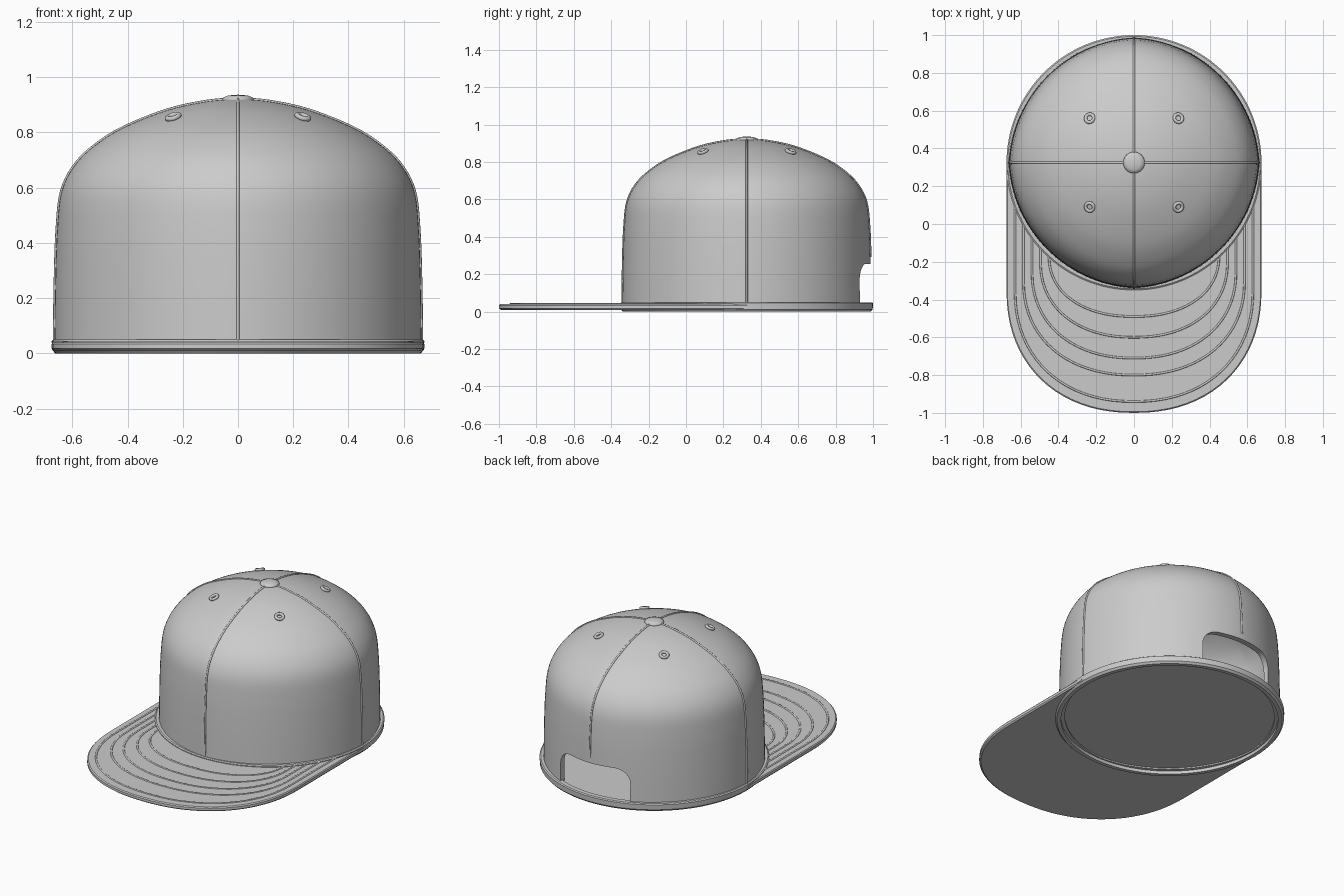
import bpy, bmesh, math
from mathutils import Vector

if "Cube" in bpy.data.objects:
    bpy.data.objects.remove(bpy.data.objects["Cube"])

CY = 0.325          # crown centre in y
SEG = 128


def finish(obj, angle=35):
    """Bake modifiers or curve bevels into a mesh and shade it."""
    dg = bpy.context.evaluated_depsgraph_get()
    mesh = bpy.data.meshes.new_from_object(obj.evaluated_get(dg))
    name, mat = obj.name, obj.matrix_world.copy()
    bpy.data.objects.remove(obj)
    new = bpy.data.objects.new(name, mesh)
    new.matrix_world = mat
    bpy.context.collection.objects.link(new)
    bpy.ops.object.select_all(action='DESELECT')
    new.select_set(True)
    bpy.context.view_layer.objects.active = new
    bpy.ops.object.shade_smooth_by_angle(angle=math.radians(angle))
    return new


def mesh_obj(name, verts, faces):
    mesh = bpy.data.meshes.new(name)
    mesh.from_pydata(verts, [], faces)
    bm = bmesh.new()
    bm.from_mesh(mesh)
    bmesh.ops.remove_doubles(bm, verts=bm.verts, dist=1e-5)
    bmesh.ops.recalc_face_normals(bm, faces=bm.faces)
    bm.to_mesh(mesh)
    bm.free()
    obj = bpy.data.objects.new(name, mesh)
    bpy.context.collection.objects.link(obj)
    return obj


def lathe(name, profile, shape=lambda a: 1.0, closed=False):
    n = len(profile)
    verts, faces = [], []
    for i in range(SEG):
        a = 2 * math.pi * i / SEG
        k = shape(a)
        verts += [(r * k * math.cos(a), CY + r * k * math.sin(a), z) for r, z in profile]
    for i in range(SEG):
        p, q = i * n, (i + 1) % SEG * n
        for j in range(n if closed else n - 1):
            m = (j + 1) % n
            ring = [p + j, q + j, q + m, p + m]
            if profile[m][0] == 0:
                ring = [p + j, q + j, p + m]
            faces.append(ring)
    return mesh_obj(name, verts, faces)


def tube(name, pts, radius):
    cu = bpy.data.curves.new(name, 'CURVE')
    cu.dimensions = '3D'
    cu.bevel_depth = radius
    cu.bevel_resolution = 2
    sp = cu.splines.new('POLY')
    sp.points.add(len(pts) - 1)
    for p, co in zip(sp.points, pts):
        p.co = (*co, 1)
    obj = bpy.data.objects.new(name, cu)
    bpy.context.collection.objects.link(obj)
    return finish(obj, 60)


def smooth(pts, steps=5):
    """Catmull-Rom resampling of a profile."""
    P = [Vector(p) for p in pts]
    P = [2 * P[0] - P[1]] + P + [Vector((-P[-2].x, P[-2].y))]
    out = []
    for i in range(1, len(P) - 2):
        a, b, c, d = P[i - 1:i + 3]
        for s in range(steps):
            t = s / steps
            v = 0.5 * (2 * b + (c - a) * t + (2 * a - 5 * b + 4 * c - d) * t * t
                       + (3 * b - a - 3 * c + d) * t ** 3)
            out.append((v.x, v.y))
    return out + [tuple(pts[-1])]


def u_path(a, y_start, yc, apex, n=40, side=8):
    """U-shaped outline: straight sides and a superelliptic front."""
    left = [(-a, y_start + (yc - y_start) * i / side) for i in range(side)]
    front = []
    for i in range(n + 1):
        t = math.pi * i / n
        c, s = math.cos(t), math.sin(t)
        front.append((-a * math.copysign(abs(c) ** (2 / 2.2), c),
                      yc - (yc - apex) * abs(s) ** (2 / 2.2)))
    return left + front + [(-x, y) for x, y in reversed(left)]


# Crown: four bulging panels with a rounded dome
profile = smooth([(0.665, 0.02), (0.662, 0.25), (0.655, 0.45), (0.638, 0.59), (0.585, 0.69),
                  (0.50, 0.767), (0.40, 0.825), (0.25, 0.883), (0.11, 0.913), (0, 0.92)])
crown = lathe("crown", profile, lambda a: 1 - 0.022 * abs(math.sin(2 * a)))
sol = crown.modifiers.new("thickness", 'SOLIDIFY')
sol.thickness = 0.035
sol.offset = -1

# Rear opening cutter: rounded arch pushed through the back
arch = [(-0.25, 0.03), (0.25, 0.03)]
for cx, start in ((0.16, 0), (-0.16, 90)):
    for i in range(9):
        t = math.radians(start + 90 * i / 8)
        arch.append((cx + 0.09 * math.cos(t), 0.165 + 0.09 * math.sin(t)))
m = len(arch)
cutter = mesh_obj("opening_cutter",
                  [(x, y, z) for y in (0.75, 1.2) for x, z in arch],
                  [list(range(m)), list(range(m, 2 * m))] +
                  [[i, (i + 1) % m, m + (i + 1) % m, m + i] for i in range(m)])
cutter.hide_render = True
boo = crown.modifiers.new("opening", 'BOOLEAN')
boo.object = cutter
boo.solver = 'EXACT'
crown = finish(crown)
bpy.data.objects.remove(cutter)

# Panel seams; the rear one stops at the opening
for name, dx, dy in (("seam_left", -1, 0), ("seam_right", 1, 0),
                     ("seam_front", 0, -1), ("seam_back", 0, 1)):
    pts = [(dx * r, CY + dy * r, z) for r, z in profile if dy < 1 or z > 0.255]
    tube(name, pts, 0.006)

# Base band and the floor inside it
band = lathe("base_band", [(0.638, 0.0), (0.662, 0.0), (0.673, 0.012), (0.675, 0.045),
                           (0.668, 0.05), (0.638, 0.05)], closed=True)
finish(band)
finish(lathe("crown_floor", [(0.645, 0.028), (0.645, 0.038), (0, 0.038)]))
finish(lathe("crown_underside", [(0.645, 0.028), (0, 0.028)]))

# Flat bill, a strip between the crown circle and the outer outline
outer = u_path(0.675, CY, -0.35, -1.0)
count = len(outer)
inner = [(0.65 * math.cos(math.pi * (1 + i / (count - 1))),
          CY + 0.65 * math.sin(math.pi * (1 + i / (count - 1)))) for i in range(count)]
verts, faces = [], []
for (ox, oy), (ix, iy) in zip(outer, inner):
    verts += [(ox * 0.993, oy + 0.006 * (oy < -0.35), 0.04), (ox, oy, 0.034), (ox, oy, 0.018),
              (ox * 0.99, oy + 0.01 * (oy < -0.35), 0.01), (ix, iy, 0.01), (ix, iy, 0.04)]
for i in range(count - 1):
    faces += [[6 * i + j, 6 * i + 6 + j, 6 * i + 6 + (j + 1) % 6, 6 * i + (j + 1) % 6]
              for j in range(6)]
faces += [list(range(6)), list(range(6 * count - 6, 6 * count))]
finish(mesh_obj("bill", verts, faces))

# Rows of stitching on the bill
for i, apex in enumerate((-0.49, -0.60, -0.71, -0.80, -0.94)):
    a = 0.45 + 0.045 * i
    start = CY - math.sqrt(0.66 ** 2 - a * a)
    path = u_path(a, start, min(start - 0.01, -0.15 - 0.05 * i), apex)
    tube(f"bill_stitch_{i + 1}", [(x, y, 0.039) for x, y in path], 0.006)

# Top button
finish(lathe("top_button", [(0.05, 0.908), (0.057, 0.918), (0.053, 0.927),
                            (0.035, 0.934), (0, 0.937)]), 60)

# Eyelets, tilted to lie on the dome
for sx in (-1, 1):
    for sy in (-1, 1):
        normal = Vector((sx * 0.3, sy * 0.3, 1))
        bpy.ops.mesh.primitive_torus_add(
            major_radius=0.022, minor_radius=0.009, major_segments=32, minor_segments=10,
            location=(sx * 0.235, CY + sy * 0.235, 0.857),
            rotation=normal.to_track_quat('Z', 'Y').to_euler())
        eye = bpy.context.object
        eye.name = f"eyelet_{'left' if sx < 0 else 'right'}_{'front' if sy < 0 else 'back'}"
        bpy.ops.object.shade_smooth()
